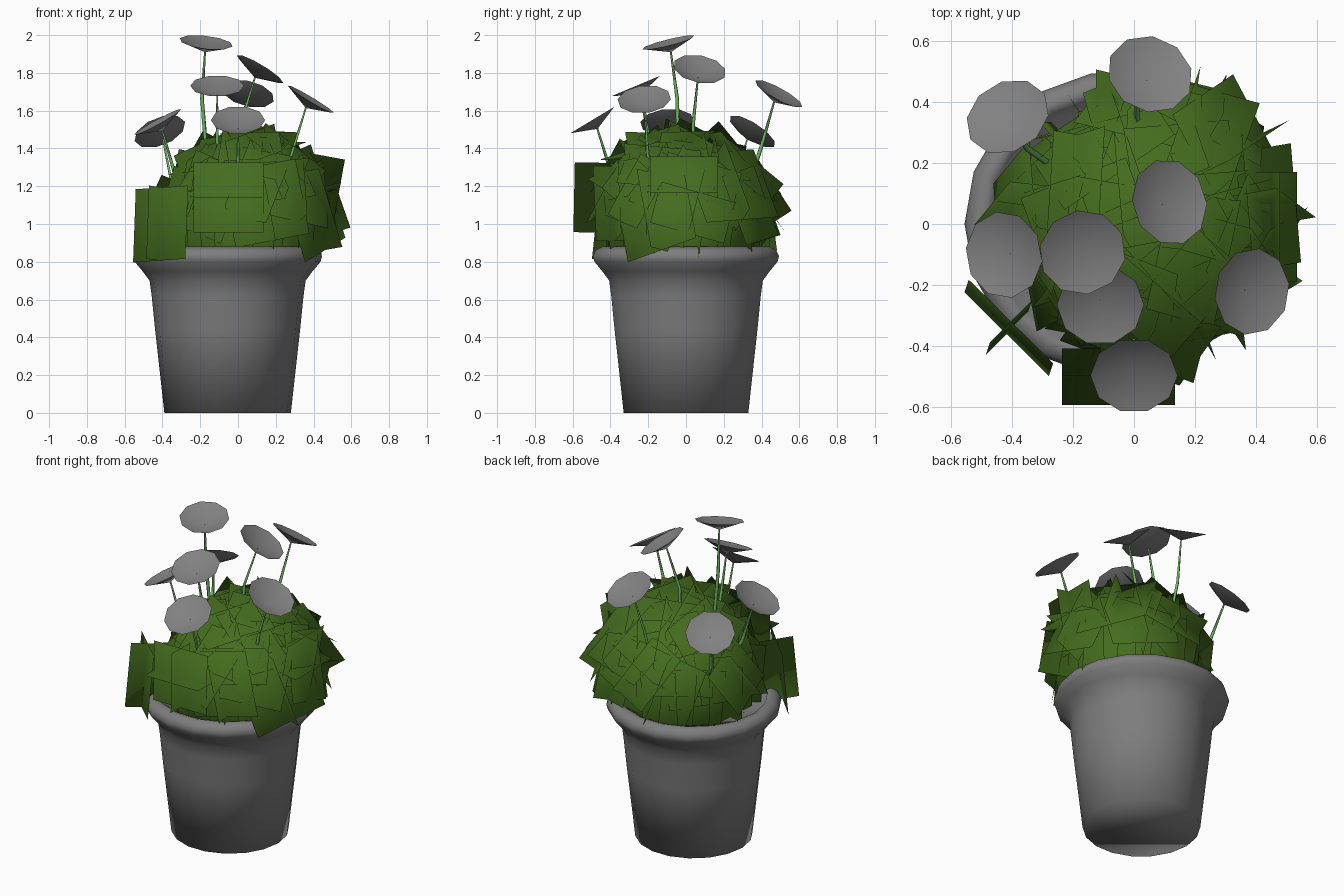
import bpy, bmesh, math, random
from mathutils import Vector, Matrix

random.seed(11)
cube = bpy.data.objects.get("Cube")
if cube:
    bpy.data.objects.remove(cube, do_unlink=True)


def material(name, rgb):
    m = bpy.data.materials.new(name)
    m.use_nodes = True
    m.diffuse_color = (*rgb, 1)
    m.node_tree.nodes["Principled BSDF"].inputs["Base Color"].default_value = (*rgb, 1)
    return m


POT = material("pot grey", (0.205, 0.205, 0.205))
PETAL = material("petal grey", (0.22, 0.22, 0.22))
LEAF = material("leaf green", (0.058, 0.15, 0.013))
STEM = material("stem green", (0.17, 0.50, 0.13))


def make_object(name, bm, mat):
    me = bpy.data.meshes.new(name)
    bm.to_mesh(me)
    bm.free()
    me.materials.append(mat)
    me.shade_smooth()
    ob = bpy.data.objects.new(name, me)
    bpy.context.collection.objects.link(ob)
    return ob


# Pot: a lathed profile (radius, height) with a rolled rim and a filled inside
def build_pot(sides=18):
    profile = [(0.335, 0), (0.385, 0.45), (0.402, 0.62), (0.413, 0.70), (0.45, 0.75),
               (0.492, 0.80), (0.50, 0.83), (0.485, 0.86), (0.45, 0.88), (0.42, 0.87),
               (0.40, 0.82)]
    bm = bmesh.new()
    rings = []
    for r, z in profile:
        rings.append([bm.verts.new((-0.055 + r * math.cos(a), r * math.sin(a), z))
                      for a in (math.tau * i / sides for i in range(sides))])
    for low, high in zip(rings, rings[1:]):
        for i in range(sides):
            j = (i + 1) % sides
            bm.faces.new((low[i], low[j], high[j], high[i]))
    bm.faces.new(rings[0][::-1])
    bm.faces.new(rings[-1])
    make_object("flower_pot", bm, POT)


# Foliage: clusters of crossed square cards spread over a dome
HEART = Vector((0.065, 0, 1.03))
REACH = Vector((0.385, 0.41, 0.40))


def card(bm, centre, u, v):
    corners = [centre - u - v, centre + u - v, centre + u + v, centre - u + v]
    bm.faces.new([bm.verts.new(c) for c in corners])


def cluster(bm, centre, out, size, spin, level):
    out = out.normalized()
    side = Vector((0, 0, 1)).cross(out)
    side = side.normalized() if side.length > 0.05 else Vector((1, 0, 0))
    side = Matrix.Rotation(spin, 3, out) @ side
    up = out.cross(side)
    half = size / 2
    card(bm, centre, side * half, up * half)
    card(bm, centre, up * half, out * half * 0.5)
    if level:
        card(bm, centre, side * half, -out * half * 0.5)


def build_foliage(count=28, skirt=9):
    bm = bmesh.new()
    for i in range(count):
        z = 0.97 - 0.9 * i / (count - 1)
        a = i * 2.39996
        r = math.sqrt(1 - z * z)
        d = Vector((r * math.cos(a), r * math.sin(a), z))
        centre = HEART + d * REACH * random.uniform(0.88, 1.02)
        tilt = Vector([random.uniform(-0.25, 0.25) for _ in range(3)])
        cluster(bm, centre, d + tilt, random.uniform(0.36, 0.44),
                random.uniform(-0.4, 0.4), random.random() < 0.3)
    # Lower skirt that closes the bush down into the pot
    for i in range(skirt):
        a = math.tau * (i + 0.3) / skirt
        d = Vector((math.cos(a), math.sin(a), -0.08))
        cluster(bm, Vector((0.01, 0, 1.03)) + d * 0.36, d, 0.36,
                random.uniform(-0.15, 0.15), False)
    # Loose clusters that hang over the rim
    for centre, out, size, spin, level in [
            ((-0.41, -0.34, 1.0), (-0.7, -0.7, 0.1), 0.39, 0.05, False),
            ((-0.05, -0.50, 1.14), (0, -1, 0.02), 0.37, 0.0, True),
            ((0.445, -0.01, 1.18), (0.98, 0, -0.18), 0.36, 0.0, True),
            ((-0.39, 0.06, 1.10), (-0.9, 0.1, 0.35), 0.32, 0.5, False)]:
        cluster(bm, Vector(centre), Vector(out), size, spin, level)
    me = make_object("leaf_cards", bm, LEAF).data
    # Soft shading as if the cards were one rounded bush
    me.normals_split_custom_set_from_vertices(
        [(v.co - HEART + Vector((0, 0, 0.1))).normalized() for v in me.vertices])


# Flower heads: shallow ten-sided dishes on bent stems
def build_flower(n, centre, facing):
    c, f = Vector(centre), Vector(facing).normalized()
    turn = f.to_track_quat('Z', 'Y').to_matrix().to_4x4()
    bm = bmesh.new()
    middle = bm.verts.new((0, 0, -0.042))
    rim = [bm.verts.new((0.143 * math.cos(a), 0.143 * math.sin(a), 0.012))
           for a in (math.tau * i / 10 for i in range(10))]
    for i in range(10):
        bm.faces.new((middle, rim[i], rim[(i + 1) % 10]))
    bm.transform(Matrix.Translation(c) @ turn)
    make_object(f"flower_head_{n}", bm, PETAL)

    cu = bpy.data.curves.new(f"flower_stem_{n}", 'CURVE')
    cu.dimensions = '3D'
    cu.bevel_depth = 0.010
    cu.bevel_resolution = 0
    top = c - f * 0.04
    bend = top - (f + Vector((0, 0, 0.8))).normalized() * 0.25
    foot = Vector((bend.x * 0.75, bend.y * 0.75, 1.1))
    line = cu.splines.new('POLY')
    line.points.add(2)
    for p, co, width in zip(line.points, (foot, bend, top), (1.1, 1, 0.5)):
        p.co = (*co, 1)
        p.radius = width
    cu.materials.append(STEM)
    bpy.context.collection.objects.link(bpy.data.objects.new(cu.name, cu))


build_pot()
build_foliage()
FLOWERS = [
    ((-0.17, -0.09, 1.95), (0.12, -0.25, 1)),
    ((0.11, 0.07, 1.81), (0.6, 0.2, 1)),
    ((0.38, -0.22, 1.65), (0.6, -0.1, 1)),
    ((-0.11, -0.26, 1.72), (0, -0.42, 1)),
    ((0.0, -0.49, 1.54), (0, -0.6, 1)),
    ((-0.42, -0.10, 1.53), (-0.55, -0.1, 1)),
    ((-0.41, 0.345, 1.48), (-0.4, 0.65, 1)),
    ((0.05, 0.485, 1.68), (0.25, 0.55, 1)),
]
for n, (centre, facing) in enumerate(FLOWERS, 1):
    build_flower(n, centre, facing)
